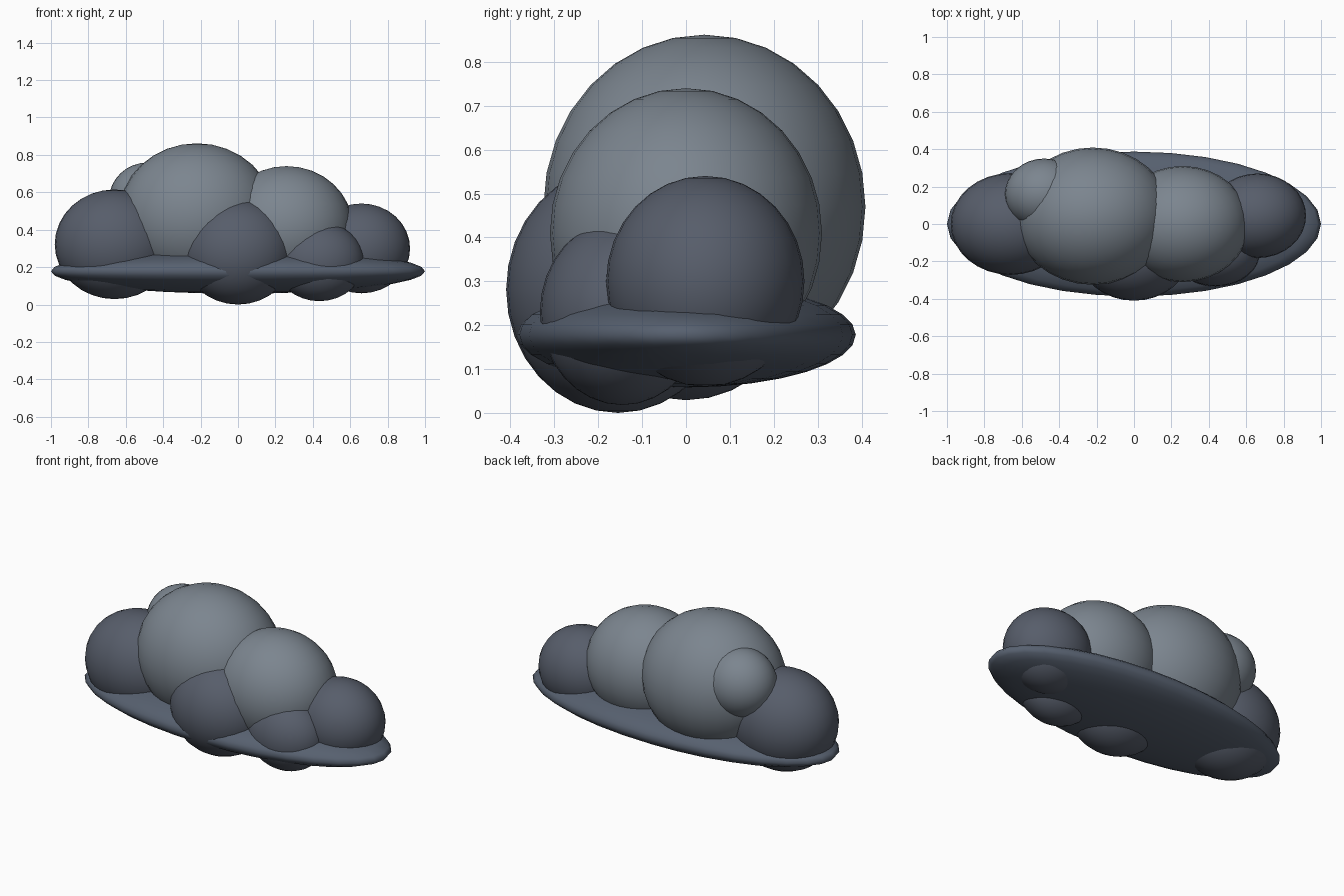
import bpy

cube = bpy.data.objects.get("Cube")
if cube:
    bpy.data.objects.remove(cube, do_unlink=True)


def make_material(name, colour):
    mat = bpy.data.materials.new(name)
    mat.use_nodes = True
    mat.diffuse_color = (*colour, 1)
    bsdf = next(n for n in mat.node_tree.nodes if n.type == 'BSDF_PRINCIPLED')
    bsdf.inputs["Base Color"].default_value = (*colour, 1)
    bsdf.inputs["Roughness"].default_value = 0.9
    return mat


pale = make_material("pale storm grey", (0.20, 0.235, 0.275))
dark = make_material("dark storm grey", (0.095, 0.11, 0.145))
slate = make_material("slate blue grey", (0.095, 0.118, 0.16))


def puff(name, centre, radii, mat):
    """Smooth ellipsoid with its poles up and down."""
    bpy.ops.mesh.primitive_uv_sphere_add(segments=32, ring_count=16, radius=1, location=centre)
    obj = bpy.context.object
    obj.name = name
    obj.scale = radii
    bpy.ops.object.transform_apply(location=False, rotation=False, scale=True)
    bpy.ops.object.shade_smooth()
    obj.data.materials.append(mat)


# Flat underside of the cloud
puff("flat_base", (0, 0, 0.178), (1.0, 0.387, 0.12), slate)

# Pale upper puffs
puff("main_puff", (-0.22, 0.042, 0.47), (0.42, 0.367, 0.392), pale)
puff("left_upper_puff", (0.26, 0, 0.41), (0.355, 0.31, 0.33), pale)
puff("back_puff", (-0.48, 0.16, 0.56), (0.21, 0.19, 0.2), pale)

# Dark lower puffs
puff("right_end_puff", (-0.66, 0, 0.322), (0.32, 0.272, 0.293), dark)
puff("left_end_puff", (0.66, 0.044, 0.3), (0.26, 0.226, 0.24), dark)
puff("front_puff", (0, -0.155, 0.281), (0.3, 0.255, 0.281), dark)
puff("small_front_puff", (0.435, -0.145, 0.23), (0.24, 0.188, 0.212), dark)
